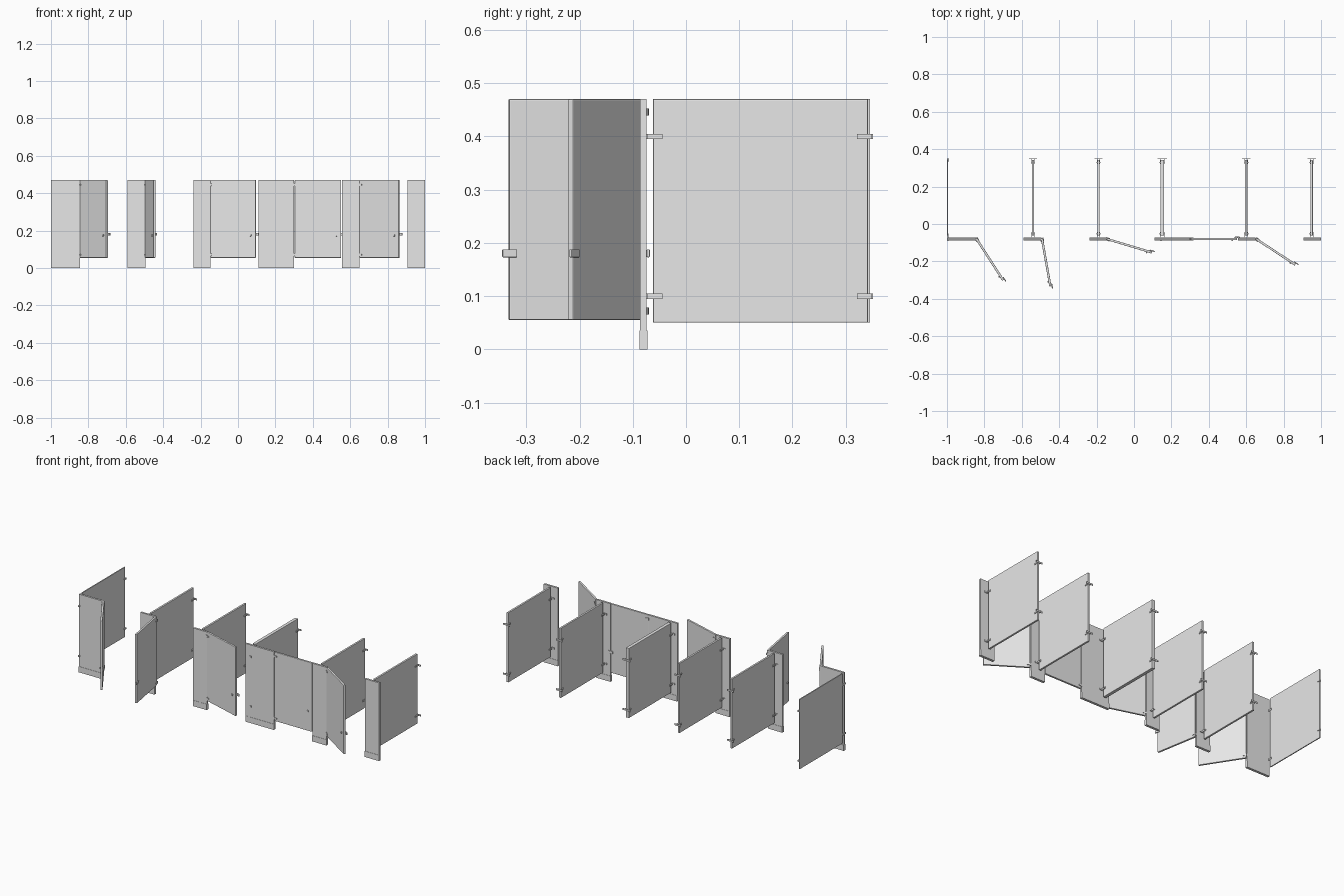
import bpy, bmesh, math
from mathutils import Matrix, Vector

if "Cube" in bpy.data.objects:
    bpy.data.objects.remove(bpy.data.objects["Cube"])

def material(name, v):
    m = bpy.data.materials.new(name)
    m.diffuse_color = (v, v, v, 1)
    m.use_nodes = True
    m.node_tree.nodes["Principled BSDF"].inputs["Base Color"].default_value = m.diffuse_color
    return m

GREY = material("partition_grey", 0.8)

def boxes(name, parts, matrix=Matrix(), bevel=0.0):
    """One object made from boxes, each given as (x0, x1, y0, y1, z0, z1)."""
    bm = bmesh.new()
    for x0, x1, y0, y1, z0, z1 in parts:
        t = Matrix.Translation(((x0 + x1) / 2, (y0 + y1) / 2, (z0 + z1) / 2))
        s = Matrix.Diagonal((x1 - x0, y1 - y0, z1 - z0, 1))
        bmesh.ops.create_cube(bm, size=1, matrix=t @ s)
    me = bpy.data.meshes.new(name)
    bm.to_mesh(me)
    bm.free()
    me.materials.append(GREY)
    ob = bpy.data.objects.new(name, me)
    ob.matrix_world = matrix
    bpy.context.collection.objects.link(ob)
    if bevel:
        mod = ob.modifiers.new("soft_edges", 'BEVEL')
        mod.width = bevel
        mod.segments = 2
    return ob

TOP = 0.47
FRONT, BACK = -0.086, -0.074        # pilaster faces
PANEL_Y0, PANEL_Y1 = -0.062, 0.342
PANEL_Z = 0.05
BRACKET_Z = (0.10, 0.40)

# Pilasters with floor shoes
for x0, x1 in [(-1.0, -0.845), (-0.59, -0.495), (-0.238, -0.147),
               (0.11, 0.30), (0.555, 0.65), (0.905, 1.0)]:
    boxes("pilaster", [(x0, x1, FRONT, BACK, 0.0, TOP)])
    boxes("pilaster_shoe", [(x0, x1, FRONT - 0.0015, BACK + 0.0015, 0.0, 0.035)])

def bracket(x, half, wall_y, inward, z):
    """T-shaped bracket: flange against the wall and two cheeks on the panel."""
    h = 0.005
    span = lambda a, b: (min(a, b), max(a, b))
    fy = span(wall_y, wall_y + inward * 0.003)
    cy = span(wall_y, wall_y + inward * 0.03)
    parts = [(x - half - 0.016, x + half + 0.016, *fy, z - h, z + h)]
    for s in (-1, 1):
        cx = span(x + s * half, x + s * (half + 0.003))
        parts.append((*cx, *cy, z - h, z + h))
        # bolt head
        bx = span(x + s * half, x + s * (half + 0.005))
        by = wall_y + inward * 0.022
        parts.append((*bx, by - 0.003, by + 0.003, z - 0.003, z + 0.003))
    boxes("panel_bracket", parts)

# Dividing panels
for x, half in [(-0.54, 0.006), (-0.19, 0.006), (0.151, 0.010),
                (0.60, 0.006), (0.95, 0.006)]:
    boxes("divider_panel",
          [(x - half, x + half, PANEL_Y0, PANEL_Y1, PANEL_Z, TOP)], bevel=0.002)
    for z in BRACKET_Z:
        bracket(x, half, BACK, 1, z)
        bracket(x, half, 0.351, -1, z)

# Slim end panel with angle brackets
boxes("end_panel", [(-1.0, -0.994, PANEL_Y0, PANEL_Y1 + 0.004, PANEL_Z, TOP)])
for z in BRACKET_Z:
    boxes("end_bracket", [(-1.0, -0.992, -0.092, -0.05, z - 0.005, z + 0.005),
                          (-1.0, -0.990, 0.335, 0.351, z - 0.005, z + 0.005)])

# Through bolts on the wide pilaster
for z in BRACKET_Z:
    boxes("through_bolt", [(0.138, 0.15, FRONT - 0.004, FRONT, z - 0.005, z + 0.005)])

# Doors: hinge point and free edge, seen from above
T = 0.006
for hx, hy, fx, fy in [(-0.843, -0.078, -0.700, -0.300),
                       (-0.492, -0.078, -0.447, -0.333),
                       (-0.145, -0.080, 0.095, -0.152),
                       (0.303, -0.080, 0.552, -0.080),
                       (0.653, -0.080, 0.862, -0.217)]:
    w = math.hypot(fx - hx, fy - hy)
    m = (Matrix.Translation(Vector((hx, hy, 0)))
         @ Matrix.Rotation(math.atan2(fy - hy, fx - hx), 4, 'Z'))
    boxes("door", [(0, w, -T, T, 0.055, TOP)], m, bevel=0.002)
    # hinges, clasping both door faces beside the pilaster
    for z in (0.072, 0.446):
        boxes("door_hinge",
              [(-0.001, 0.016, -T - 0.003, T + 0.003, z - 0.004, z + 0.004),
               (-0.004, 0.004, -T - 0.003, T + 0.003, z - 0.007, z + 0.007)], m)
    # latch bar on the inside and turn knob on the outside
    boxes("door_latch",
          [(w - 0.014, w + 0.014, T, T + 0.006, 0.173, 0.188),
           (w - 0.030, w - 0.022, -T - 0.006, -T, 0.170, 0.180)], m, bevel=0.0015)
